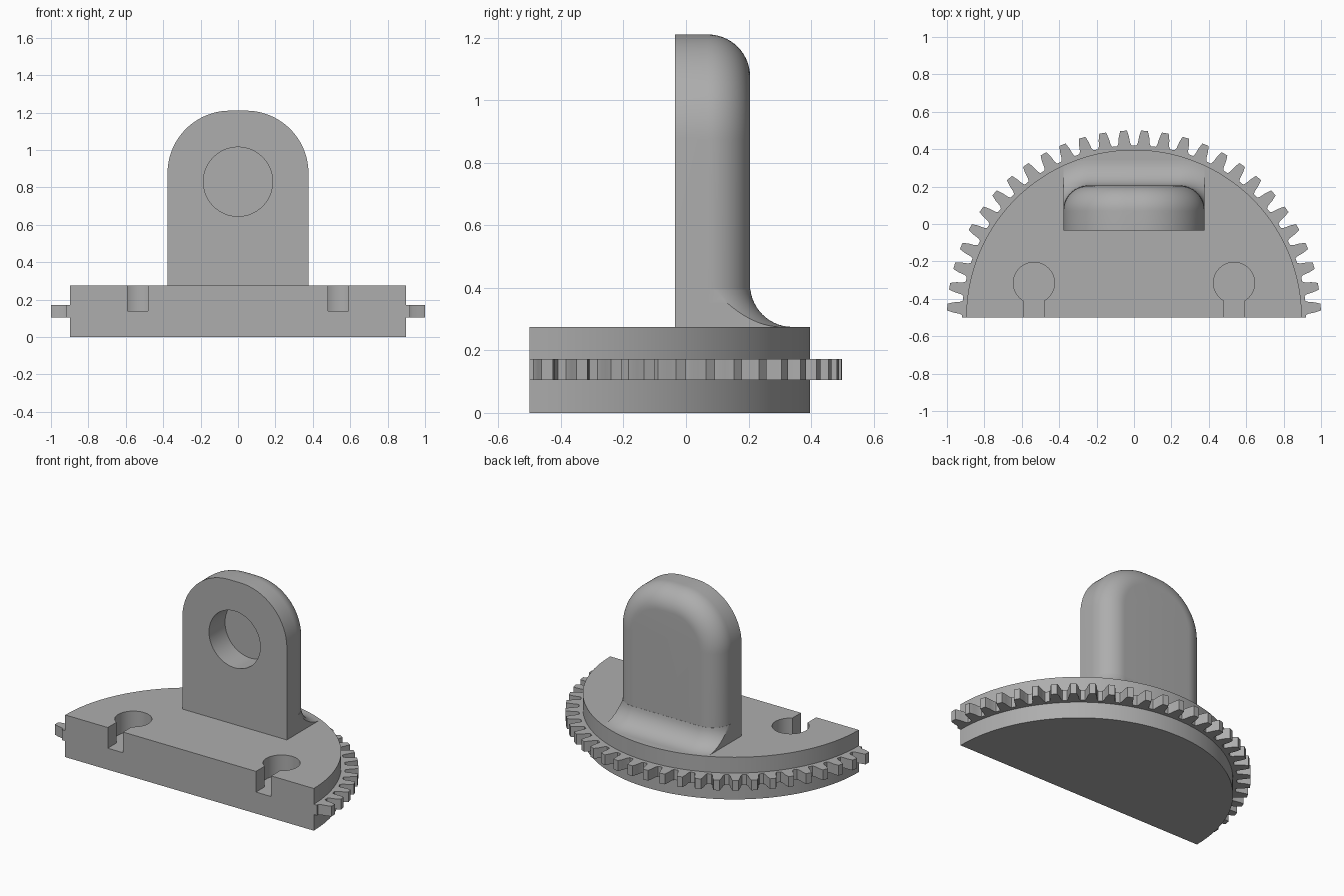
import bpy
import bmesh
from math import sin, cos, acos, pi

cube = bpy.data.objects.get("Cube")
if cube:
    bpy.data.objects.remove(cube, do_unlink=True)

grey = bpy.data.materials.new("plain_grey")
grey.use_nodes = True
grey.diffuse_color = (0.42, 0.42, 0.42, 1)
grey.node_tree.nodes["Principled BSDF"].inputs["Base Color"].default_value = (0.42, 0.42, 0.42, 1)


def arc(cx, cy, r, start, end, steps):
    angles = [start + (end - start) * i / steps for i in range(steps + 1)]
    return [(cx + r * cos(a), cy + r * sin(a)) for a in angles]


def mirrored(half):
    """Continue an outline that starts on the +x side onto the -x side."""
    return half + [(-x, y) for x, y in reversed(half)]


def loft(name, rings):
    """Skin closed rings of equal length and cap both ends."""
    bm = bmesh.new()
    loops = [[bm.verts.new(p) for p in ring] for ring in rings]
    n = len(loops[0])
    for a, b in zip(loops, loops[1:]):
        for i in range(n):
            j = (i + 1) % n
            bm.faces.new((a[i], a[j], b[j], b[i]))
    bm.faces.new(loops[0])
    bm.faces.new(loops[-1])
    bmesh.ops.recalc_face_normals(bm, faces=bm.faces)
    mesh = bpy.data.meshes.new(name)
    bm.to_mesh(mesh)
    bm.free()
    mesh.materials.append(grey)
    ob = bpy.data.objects.new(name, mesh)
    bpy.context.collection.objects.link(ob)
    return ob


def prism(name, outline, z0, z1):
    return loft(name, [[(x, y, z) for x, y in outline] for z in (z0, z1)])


def activate(ob):
    bpy.ops.object.select_all(action='DESELECT')
    ob.select_set(True)
    bpy.context.view_layer.objects.active = ob


def cut(ob, cutter):
    cutter.hide_render = True
    mod = ob.modifiers.new("cut", 'BOOLEAN')
    mod.operation = 'DIFFERENCE'
    mod.solver = 'EXACT'
    mod.object = cutter
    activate(ob)
    bpy.ops.object.modifier_apply(modifier=mod.name)
    bpy.data.objects.remove(cutter, do_unlink=True)


FRONT = -0.5      # flat front edge, also the centre line of the half disc
TOP = 0.275       # upper face of the base

# Half-disc base with two keyhole slots
base = prism("base", arc(0, FRONT, 0.897, 0, pi, 72), 0, TOP)
for side in (-1, 1):
    cx = side * 0.535
    keyhole = arc(cx, -0.315, 0.11, -pi / 3, pi * 4 / 3, 40)
    keyhole += [(cx - 0.055, -0.7), (cx + 0.055, -0.7)]
    cut(base, prism("keyhole_cutter", keyhole, 0.14, 0.5))

# Toothed rim around the curved side
TEETH = 28
flank = [(0.92, 0.042), (0.934, 0.034), (0.968, 0.028), (1.0, 0.018)]
polar = [(0.92, 0)]
for k in range(TEETH):
    mid = pi * (k + 0.5) / TEETH
    polar += [(r, mid - a) for r, a in flank]
    polar += [(r, mid + a) for r, a in reversed(flank)]
polar.append((0.92, pi))
rim = [(r * cos(a), FRONT + r * sin(a)) for r, a in polar]
rim += arc(0, FRONT, 0.89, pi, 0, 72)
teeth = prism("gear_rim", rim, 0.105, 0.172)

# Upright lug: arched outline whose back edge is rounded over
HALF, HEIGHT, ARCH, ROUND = 0.377, 1.21, 0.335, 0.135
TANGENT = 0.07    # depth at which the rounding starts
STEPS = 14


def lug_ring(y, inset):
    half = [(HALF - inset, 0.2)]
    half += arc(HALF - ARCH, HEIGHT - ARCH, ARCH - inset, 0, pi / 2, 24)
    return [(x, y, z) for x, z in mirrored(half)]


rings = [lug_ring(-0.035, 0)]
for i in range(STEPS + 1):
    t = pi / 2 * i / STEPS
    rings.append(lug_ring(TANGENT + ROUND * sin(t), ROUND * (1 - cos(t))))
lug = loft("lug", rings)

# Blind round hole in the lug's front
hole = [[(x, y, z) for x, z in arc(0, 0.83, 0.185, 0, 2 * pi, 64)[:-1]]
        for y in (-0.3, 0.13)]
cut(lug, loft("hole_cutter", hole))


# Concave fillet between lug and base, trimmed flush with the lug's sides
def fillet_ring(z, flare):
    r = ROUND + flare
    half = [(HALF, TANGENT)]
    half += arc(HALF - ROUND, TANGENT, r, acos(ROUND / r), pi / 2, 16)
    return [(x, y, z) for x, y in mirrored(half)]


rings = [fillet_ring(TOP - 0.02, ROUND)]
for i in range(STEPS):
    t = pi / 2 * i / STEPS
    rings.append(fillet_ring(TOP + ROUND * (1 - cos(t)), ROUND * (1 - sin(t))))
fillet = loft("lug_fillet", rings)

for ob in (base, teeth, lug, fillet):
    activate(ob)
    bpy.ops.object.shade_smooth_by_angle(angle=pi / 7)
